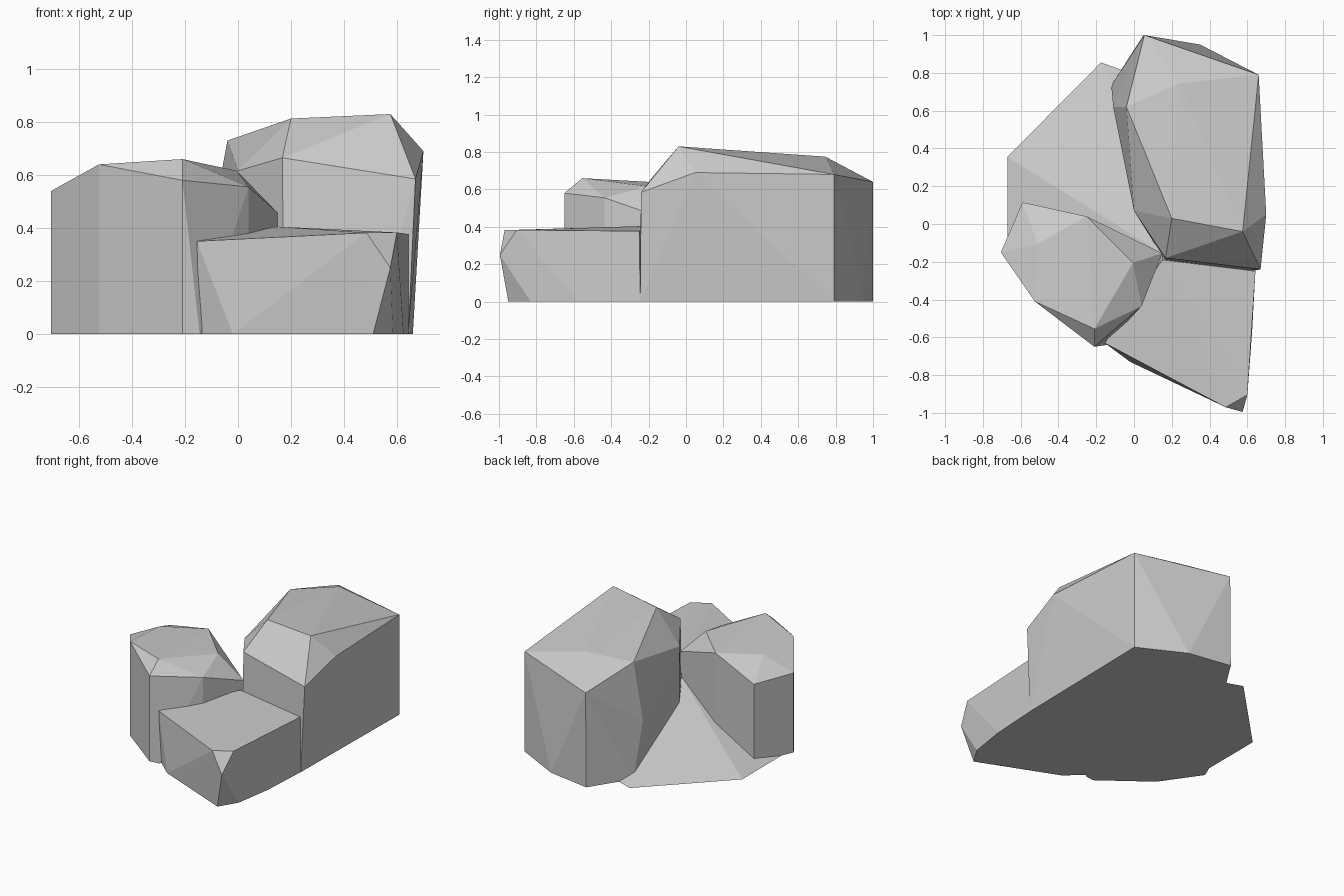
import bpy, bmesh, math


def rock(name, crown, foot):
    """Chiselled rock: faceted hull of its crown corners and its outline on the ground."""
    bm = bmesh.new()
    for x, y, z in crown:
        bm.verts.new((x, y, z))
    for x, y in foot:
        bm.verts.new((x, y, 0))
    bmesh.ops.convex_hull(bm, input=bm.verts)
    bmesh.ops.delete(bm, geom=[v for v in bm.verts if not v.link_faces], context='VERTS')
    bmesh.ops.dissolve_limit(bm, angle_limit=math.radians(1), verts=bm.verts, edges=bm.edges)
    bmesh.ops.recalc_face_normals(bm, faces=bm.faces)
    mesh = bpy.data.meshes.new(name)
    bm.to_mesh(mesh)
    bm.free()
    obj = bpy.data.objects.new(name, mesh)
    bpy.context.collection.objects.link(obj)
    return obj


# Tall rock, back right
rock("tall_rock",
     [(-.04, .62, .73), (.20, .03, .813), (.575, -.04, .83), (.24, .745, .775),
      (.70, .05, .69), (.67, -.24, .585), (.66, .79, .68), (.055, 1.0, .64),
      (0, .07, .616), (.167, -.18, .665), (-.11, .62, .35)],
     [(-.12, .735), (.05, 1.0), (.35, .95), (.66, .79), (.643, -.245),
      (.505, -.25), (.175, -.21), (.03, .03)])

# Middle rock, left
rock("middle_rock",
     [(-.705, -.15, .54), (-.525, -.41, .64), (-.21, -.555, .66), (-.21, -.65, .58),
      (.04, -.435, .555), (-.005, -.205, .616), (.15, -.155, .457),
      (-.25, .04, .627), (-.59, .115, .533), (-.51, -.105, .63)],
     [(-.705, -.15), (-.525, -.41), (-.21, -.65), (-.145, -.64), (.04, -.435),
      (.15, -.155), (-.25, .04), (-.59, .115)])

# Low flat-topped rock, front
rock("low_rock",
     [(-.155, -.63, .35), (.15, -.19, .405), (.485, -.97, .382), (.60, -.905, .383),
      (.643, -.25, .377), (.575, -.995, .25)],
     [(-.145, -.62), (-.02, -.73), (.51, -.95), (.585, -.83), (.625, -.575),
      (.643, -.245), (.15, -.1)])

# Sloping bank filling the gap behind
rock("sloping_bank",
     [(.14, -.15, .29), (.3, 0, .29)],
     [(-.175, .855), (-.67, .355), (-.67, -.08), (-.1, -.5), (.4, -.3), (.4, .65)])
